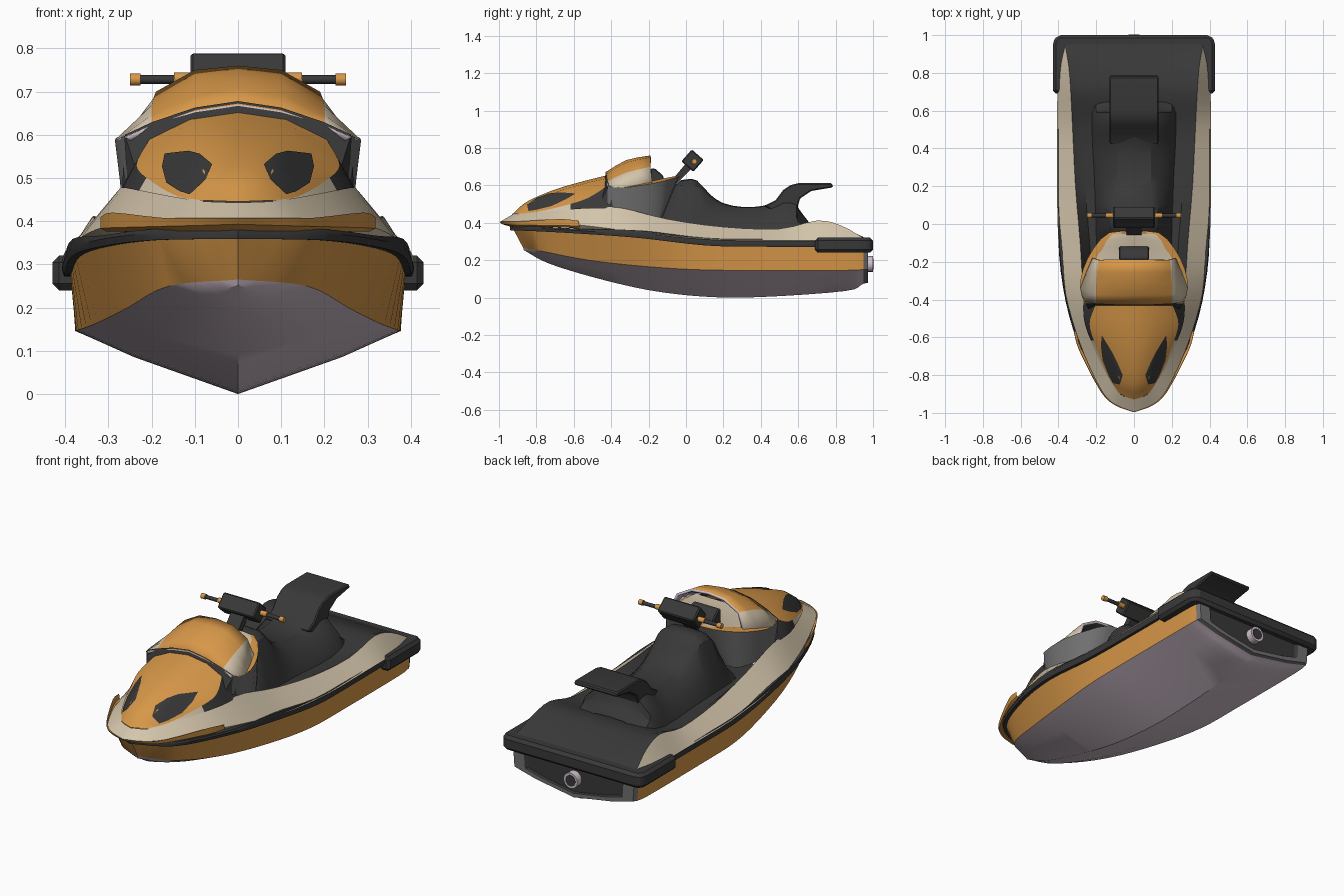
import bpy, bmesh, math
from mathutils import Vector, Matrix
from mathutils.bvhtree import BVHTree

if "Cube" in bpy.data.objects:
    bpy.data.objects.remove(bpy.data.objects["Cube"])


def mat(name, rgb):
    m = bpy.data.materials.new(name)
    m.diffuse_color = (*rgb, 1)
    m.use_nodes = True
    m.node_tree.nodes["Principled BSDF"].inputs["Base Color"].default_value = m.diffuse_color
    return m


ORANGE = mat("orange", (0.68, 0.31, 0.065))
BEIGE = mat("beige", (0.66, 0.56, 0.41))
BLACK = mat("black", (0.04, 0.04, 0.04))
GREY = mat("grey", (0.16, 0.16, 0.16))
LILAC = mat("pale_lilac", (0.66, 0.55, 0.63))


def finish(name, bm, mats, angle=32, ref=(0, 0.1, 0.2)):
    """Turn a bmesh into an object with normals facing away from ref."""
    bmesh.ops.remove_doubles(bm, verts=bm.verts, dist=2e-4)
    bmesh.ops.recalc_face_normals(bm, faces=bm.faces)
    r = Vector(ref)
    if sum(f.normal.dot(f.calc_center_median() - r) * f.calc_area() for f in bm.faces) < 0:
        bmesh.ops.reverse_faces(bm, faces=bm.faces)
    me = bpy.data.meshes.new(name)
    bm.to_mesh(me)
    bm.free()
    for m in mats:
        me.materials.append(m)
    ob = bpy.data.objects.new(name, me)
    bpy.context.collection.objects.link(ob)
    bpy.ops.object.select_all(action='DESELECT')
    ob.select_set(True)
    bpy.context.view_layer.objects.active = ob
    bpy.ops.object.shade_smooth_by_angle(angle=math.radians(angle))
    return ob


def resample(pts, k):
    """Catmull-Rom curve through pts, k steps per span."""
    p = [Vector(q) for q in pts]
    p = [2 * p[0] - p[1]] + p + [2 * p[-1] - p[-2]]
    out = []
    for i in range(1, len(p) - 2):
        a, b, c, d = p[i - 1:i + 3]
        for s in range(k):
            t = s / k
            out.append(0.5 * (2 * b + (c - a) * t + (2 * a - 5 * b + 4 * c - d) * t * t
                              + (3 * b - a - 3 * c + d) * t ** 3))
    out.append(p[-2])
    for v in out:
        v.x = max(v.x, 0)
    return out


def skin(name, curves, bands, mats, k=3, angle=32, ref=(0, 0.1, 0.2)):
    """Bridge neighbouring lengthwise curves and mirror across x."""
    bm = bmesh.new()
    rows = [resample(c, k) for c in curves]
    for s in (1, -1):
        vs = [[bm.verts.new((p.x * s, p.y, p.z)) for p in r] for r in rows]
        for j, b in enumerate(bands):
            for i in range(len(vs[0]) - 1):
                f = bm.faces.new((vs[j][i], vs[j][i + 1], vs[j + 1][i + 1], vs[j + 1][i]))
                f.material_index = b
    return finish(name, bm, mats, angle, ref)


def prism(name, pts, axis, lo, hi, m, bevel=0.0):
    """Extrude a 2D outline along x (points y,z) or z (points x,y)."""
    put = (lambda p, h: (h, *p)) if axis == 'x' else (lambda p, h: (*p, h))
    bm = bmesh.new()
    a = [bm.verts.new(put(p, lo)) for p in pts]
    b = [bm.verts.new(put(p, hi)) for p in pts]
    bm.faces.new(a)
    bm.faces.new(b)
    n = len(pts)
    for i in range(n):
        bm.faces.new((a[i], a[(i + 1) % n], b[(i + 1) % n], b[i]))
    if bevel:
        bmesh.ops.recalc_face_normals(bm, faces=bm.faces)
        bmesh.ops.bevel(bm, geom=[e for e in bm.edges if e.calc_face_angle(0) > 0.6],
                        offset=bevel, segments=1, affect='EDGES')
    c = [sum(v) / n for v in zip(*pts)]
    return finish(name, bm, [m], 25, put(c, (lo + hi) / 2))


def rod(name, a, b, r, m, sides=12):
    a, b = Vector(a), Vector(b)
    bm = bmesh.new()
    bmesh.ops.create_cone(bm, cap_ends=True, segments=sides, radius1=r, radius2=r, depth=(b - a).length)
    rot = (b - a).to_track_quat('Z', 'Y').to_matrix().to_4x4()
    bm.transform(Matrix.Translation((a + b) / 2) @ rot)
    return finish(name, bm, [m], 40, (a + b) / 2)


# Hull: keel, mid bottom, chine, gunwale, then the transom
K = [(0, -.86, .25), (0, -.74, .185), (0, -.5, .11), (0, -.2, .04),
     (0, .1, .005), (0, .4, .003), (0, .85, .035), (0, .95, .075)]
C = [(0, -.87, .265), (.16, -.78, .25), (.255, -.52, .2), (.325, -.2, .165),
     (.37, .1, .148), (.376, .4, .146), (.376, .85, .146), (.37, .95, .15)]
G = [(0, -.93, .378), (.19, -.82, .375), (.308, -.55, .36), (.37, -.25, .335),
     (.388, .1, .295), (.388, .4, .288), (.385, .85, .288), (.38, .95, .288)]
M = [tuple(0.36 * a + 0.64 * b - (0.008 if i == 2 else 0) for i, (a, b) in enumerate(zip(k, c)))
     for k, c in zip(K, C)]
skin("hull", [K, M, C, G], [0, 0, 1], [LILAC, ORANGE], 4)


def ring(s, y):
    return [(p[0] * s, y, .2 + (p[2] - .2) * s) for p in (K[-1], M[-1], C[-1], G[-1], (0, 0, .288))]


skin("transom", [ring(1, .95), ring(.97, .972), ring(.8, .972), ring(.76, .962), ring(0, .962)],
     [0, 0, 1, 1], [GREY, BLACK], 1)
rod("jet_nozzle", (0, .95, .18), (0, 1.0, .18), .042, LILAC, 20)
rod("jet_opening", (0, .99, .18), (0, 1.002, .18), .03, BLACK, 20)


# Rub rail around the gunwale, thinner at the bow
def off(s, d, dz):
    return [(x * s, y - d * max(0, min(1, -y)), z - .003 * (y < -.5) + dz * (.4 if y < -.5 and dz > 0 else 1))
            for x, y, z in G]


skin("rub_rail", [off(.97, -.02, -.016), off(1.035, .01, -.016), off(1.048, .013, 0),
                  off(1.035, .01, .024), off(.97, -.02, .024)], [0] * 4, [BLACK], 4)

# Beige deck sides and the black footwell floor
D = [(0, -.995, .405), (.1, -.955, .405), (.17, -.885, .405), (.26, -.7, .40), (.33, -.5, .38),
     (.375, -.3, .355), (.4, -.1, .33), (.408, .2, .308), (.408, .5, .306), (.405, .7, .306),
     (.395, .85, .306), (.37, .95, .306)]
U = [(0, -.93, .443), (.08, -.895, .446), (.135, -.8, .455), (.2, -.65, .475), (.255, -.5, .48),
     (.27, -.35, .48), (.285, -.1, .42), (.31, .2, .378), (.325, .5, .368), (.335, .7, .412),
     (.345, .83, .385), (.365, .95, .318)]
under = [(x * .93, y + .05 * (y < -.8), z - .02) for x, y, z in D]
skin("deck_sides", [under, D, U], [0, 0], [BEIGE])
low = [(x - .05, y, max(.323, z - .012) if y > .6 else .348) for x, y, z in U[5:]]
skin("footwell_floor", [U[5:], low, [(0, y, z) for x, y, z in low]], [0] * 2, [BLACK])

# Orange lip below the nose
skin("nose_lip", [[(0, -.997, .407), (.1, -.96, .407), (.178, -.885, .408), (.29, -.67, .42), (.318, -.575, .41)],
                  [(0, -.985, .393), (.1, -.95, .39), (.178, -.878, .388), (.29, -.665, .385), (.318, -.57, .383)],
                  [(0, -.93, .377), (.1, -.9, .377), (.17, -.84, .377), (.28, -.66, .376), (.305, -.565, .376)]],
     [0, 0], [ORANGE])

# Rear bumper platform
half = [(.43, .69), (.43, .965), (.405, 1.0)]
prism("rear_bumper", half + [(-x, y) for x, y in reversed(half)], 'z', .24, .32, BLACK, .016)

# Seat body and raised tail
T = [(-.16, .42), (-.06, .60), (0, .632), (.06, .625), (.13, .55), (.2, .505), (.3, .485),
     (.42, .492), (.52, .54), (.59, .53), (.6, .48), (.66, .40)]
skin("seat", [[(0, y, z) for y, z in T],
              [(.09, y, z - .004) for y, z in T],
              [(.125, y, z - .03) for y, z in T],
              [(.17 + .05 * max(y, 0), y, .33 + (z - .33) * .5) for y, z in T],
              [(.205 + .05 * max(y, 0), y, .33) for y, z in T]], [0] * 4, [BLACK], 2)
prism("seat_tail", [(.42, .488), (.48, .522), (.52, .575), (.56, .602), (.6, .612), (.78, .612), (.787, .59),
                    (.67, .57), (.61, .53), (.595, .48), (.5, .45)], 'x', -.13, .13, BLACK, .006)

# Hood with side skirt: beige in front, black vents behind
edge = [(.08, -.895, .448), (.14, -.8, .458), (.2, -.65, .492), (.235, -.53, .53), (.205, -.43, .59)]
hood = skin("hood", [[(0, -.93, .445), (0, -.85, .513), (0, -.7, .578), (0, -.55, .622), (0, -.43, .652)],
                     [(.045, -.915, .447), (.075, -.835, .505), (.1, -.7, .562), (.115, -.55, .608), (.11, -.43, .636)],
                     edge], [0, 0], [ORANGE], 4, 60)
skirt = skin("hood_skirt", [edge, [(.085, -.893, .445), (.147, -.797, .455), (.215, -.65, .468),
                                   (.262, -.52, .477), (.272, -.39, .475)]], [0], [BLACK, BEIGE], 4)
for p in skirt.data.polygons:
    p.material_index = int(p.center.y < -.61)

# Eye-shaped vents laid on the hood
tree = BVHTree.FromPolygons([v.co for v in hood.data.vertices], [p.vertices for p in hood.data.polygons])
eye = [(.17, -.59), (.176, -.64), (.166, -.72), (.135, -.8), (.112, -.842), (.075, -.85), (.06, -.8), (.088, -.735),
       (.115, -.68)]
bm = bmesh.new()
for s in (1, -1):
    rings = []
    for q in (0.02, 0.35, 0.7, 1):
        row = []
        for x, y in eye:
            x, y = .125 + (x - .125) * q, -.735 + (y + .735) * q
            hit = tree.ray_cast(Vector((x * s, y, 2)), Vector((0, 0, -1)))[0]
            row.append(bm.verts.new((x * s, y, (hit.z if hit else .47) + .006)))
        rings.append(row)
    for a, b in zip(rings, rings[1:]):
        for i in range(len(eye)):
            j = (i + 1) % len(eye)
            bm.faces.new((a[i], a[j], b[j], b[i]))
    bm.faces.new(rings[0])
finish("hood_vents", bm, [BLACK], 60, (0, -.7, 0))

# Black band between hood and windscreen
skin("screen_band", [[(0, -.434, .645), (.1, -.434, .632), (.2, -.434, .588), (.24, -.45, .53), (.258, -.44, .48)],
                     [(0, -.425, .678), (.1, -.425, .663), (.2, -.42, .629), (.262, -.41, .6), (.268, -.39, .48)]],
     [0], [BLACK], 1)

# Windscreen: orange centre, beige sides, dark lining, pale rim
screen = skin("windscreen", [[(0, -.43, .67), (0, -.32, .735), (0, -.19, .76)],
                             [(.1, -.43, .655), (.1, -.32, .722), (.1, -.19, .75)],
                             [(.2, -.42, .622), (.2, -.32, .668), (.19, -.19, .7)],
                             [(.255, -.425, .598), (.285, -.34, .588), (.225, -.18, .612)]],
              [0, 0, 1], [ORANGE, BEIGE, BLACK, LILAC], 2, 25)
sol = screen.modifiers.new("thickness", 'SOLIDIFY')
sol.thickness = .014
sol.offset = -1
sol.material_offset = 2
sol.material_offset_rim = 3

# Cowl: grey sides, orange shoulders, beige dash
skin("cowl", [[(.255, -.42, .48), (.268, -.35, .45), (.262, -.25, .43), (.22, -.15, .42), (.15, -.13, .42), (0, -.13, .42)],
              [(.262, -.42, .598), (.285, -.34, .588), (.27, -.24, .6), (.215, -.13, .62), (.13, -.045, .645), (0, -.04, .645)],
              [(.22, -.42, .6), (.24, -.34, .6), (.21, -.2, .62), (.165, -.13, .635), (.115, -.055, .65), (0, -.05, .65)],
              [(0, -.42, .6), (0, -.34, .6), (0, -.2, .61), (0, -.13, .625), (0, -.07, .645), (0, -.05, .65)]],
     [0, 1, 2], [GREY, ORANGE, BEIGE], 2)
prism("instrument_pod", [(-.19, .6), (-.19, .69), (-.165, .69), (-.12, .65), (-.12, .6)], 'x', -.08, .08, BLACK, .006)

# Handlebar
prism("steering_neck", [(-.09, .61), (-.05, .61), (.05, .71), (.01, .73)], 'x', -.04, .04, BLACK)
cy, cz, h = .035, .732, .06
prism("handlebar_pad", [(cy - h, cz - .004), (cy - .004, cz + h), (cy + h, cz + .004), (cy + .004, cz - h)],
      'x', -.11, .11, BLACK, .006)
for s, side in ((1, "left"), (-1, "right")):
    rod(side + "_grip", (.1 * s, .045, .728), (.24 * s, .045, .728), .01, BLACK)
    rod(side + "_grip_collar", (.108 * s, .045, .73), (.148 * s, .045, .73), .014, ORANGE)
    rod(side + "_grip_end", (.226 * s, .045, .728), (.25 * s, .045, .728), .014, ORANGE)
